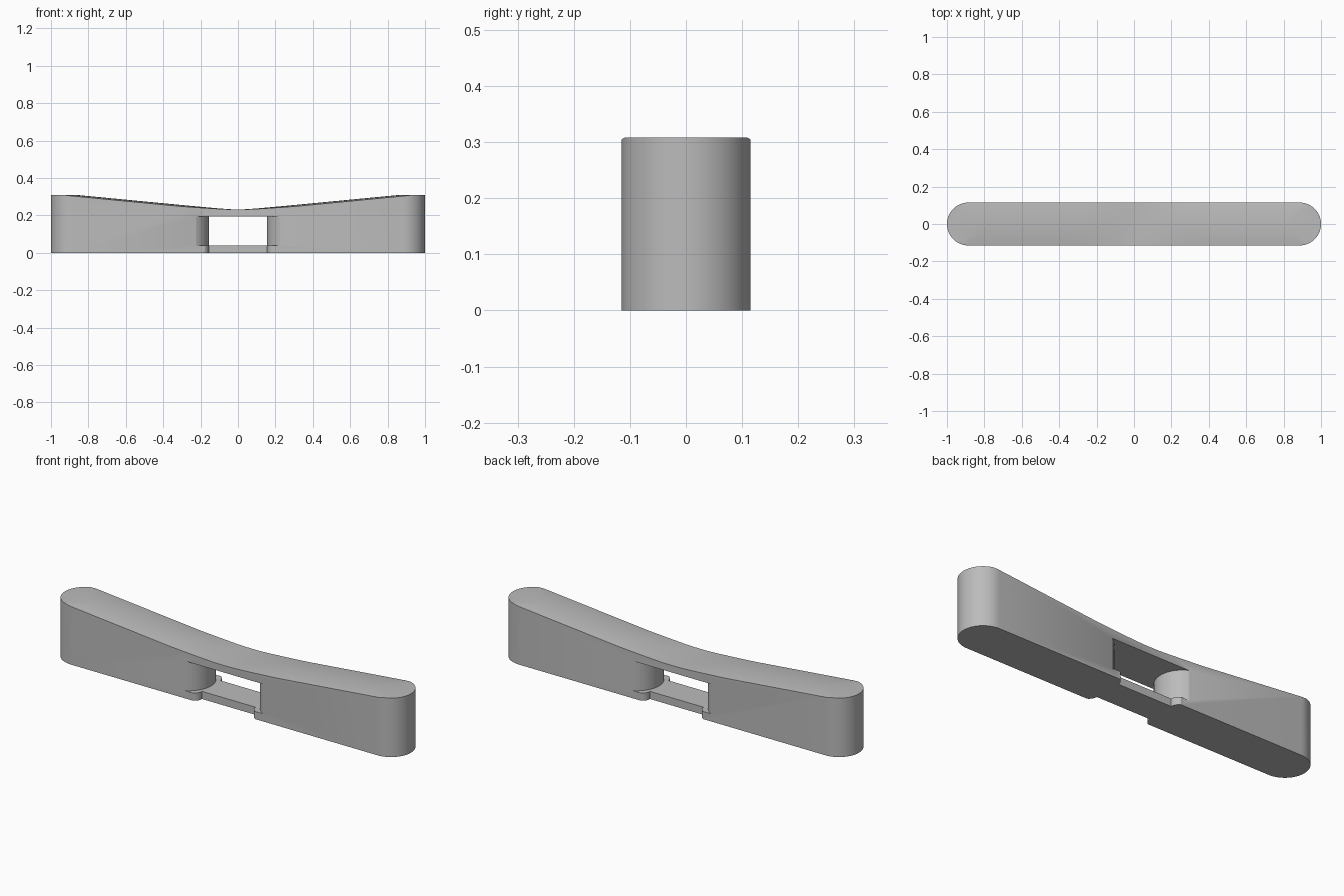
import bpy, bmesh, math

cube = bpy.data.objects.get("Cube")
if cube:
    bpy.data.objects.remove(cube, do_unlink=True)

HALF_LENGTH, RADIUS, HEIGHT = 1.0, 0.115, 0.308
PLATE_TOP, BRIDGE_UNDERSIDE = 0.04, 0.195

grey = bpy.data.materials.new("plain grey")
grey.use_nodes = True
colour = (0.5, 0.5, 0.5, 1)
grey.diffuse_color = colour
grey.node_tree.nodes["Principled BSDF"].inputs["Base Color"].default_value = colour


def make_object(name, bm):
    bmesh.ops.recalc_face_normals(bm, faces=bm.faces)
    mesh = bpy.data.meshes.new(name)
    bm.to_mesh(mesh)
    bm.free()
    mesh.materials.append(grey)
    obj = bpy.data.objects.new(name, mesh)
    bpy.context.collection.objects.link(obj)
    return obj


def prism(name, outline, bottom, top):
    bm = bmesh.new()
    face = bm.faces.new([bm.verts.new((x, y, bottom)) for x, y in outline])
    result = bmesh.ops.extrude_face_region(bm, geom=[face])
    verts = [v for v in result["geom"] if isinstance(v, bmesh.types.BMVert)]
    bmesh.ops.translate(bm, verts=verts, vec=(0, 0, top - bottom))
    return make_object(name, bm)


def arc(cx, cy, radius, start, end, steps):
    angles = [math.radians(start + (end - start) * i / steps) for i in range(steps + 1)]
    return [(cx + radius * math.cos(a), cy + radius * math.sin(a)) for a in angles]


def carve(body, cutter):
    cutter.hide_render = True
    mod = body.modifiers.new("cut", 'BOOLEAN')
    mod.operation, mod.solver, mod.object = 'DIFFERENCE', 'EXACT', cutter
    bpy.context.view_layer.objects.active = body
    bpy.ops.object.modifier_apply(modifier=mod.name)
    bpy.data.objects.remove(cutter, do_unlink=True)


# Round-ended block
centre = HALF_LENGTH - RADIUS
body = prism("handle_body", arc(centre, 0, RADIUS, -90, 90, 32)
             + arc(-centre, 0, RADIUS, 90, 270, 32), 0, HEIGHT)


# Dipped, slightly crowned top
def dip(x, y):
    slope = 0.0965
    ridge = 0.226 + slope * math.hypot(x, 0.06)
    fade = min(1, abs(x) / 0.3)
    return ridge - 0.008 * fade * (y / RADIUS) ** 2


bm = bmesh.new()
columns, rows = 48, 10
bmesh.ops.create_grid(bm, x_segments=columns, y_segments=rows, size=1)
for v in bm.verts:
    v.co.x *= 0.95
    v.co.y *= 0.13
    v.co.z = dip(v.co.x, v.co.y)
result = bmesh.ops.extrude_face_region(bm, geom=bm.faces[:])
for v in result["geom"]:
    if isinstance(v, bmesh.types.BMVert):
        v.co.z = 0.5
carve(body, make_object("top_cutter", bm))

# Middle opening with rounded end walls
bulge = 0.129
spread = math.degrees(math.asin(0.12 / bulge))
right_wall = arc(0.155 + bulge, 0, bulge, 180 + spread, 180 - spread, 24)
opening = right_wall + [(-x, y) for x, y in reversed(right_wall)]
carve(body, prism("opening_cutter", opening, PLATE_TOP, BRIDGE_UNDERSIDE))

# Shallow notches either side of the bottom plate
for side in (-1, 1):
    corner = arc(0.2, 0.075, 0.045, 180, 90, 8)
    half = [(x, side * y) for x, y in corner + [(0.2, 0.14)]]
    notch = half + [(-x, y) for x, y in reversed(half)]
    carve(body, prism("notch_cutter", notch, -0.05, PLATE_TOP + 0.001))

# Smooth curved faces, crisp edges
bpy.ops.object.select_all(action='DESELECT')
body.select_set(True)
bpy.context.view_layer.objects.active = body
bpy.ops.object.shade_smooth_by_angle(angle=math.radians(25))
